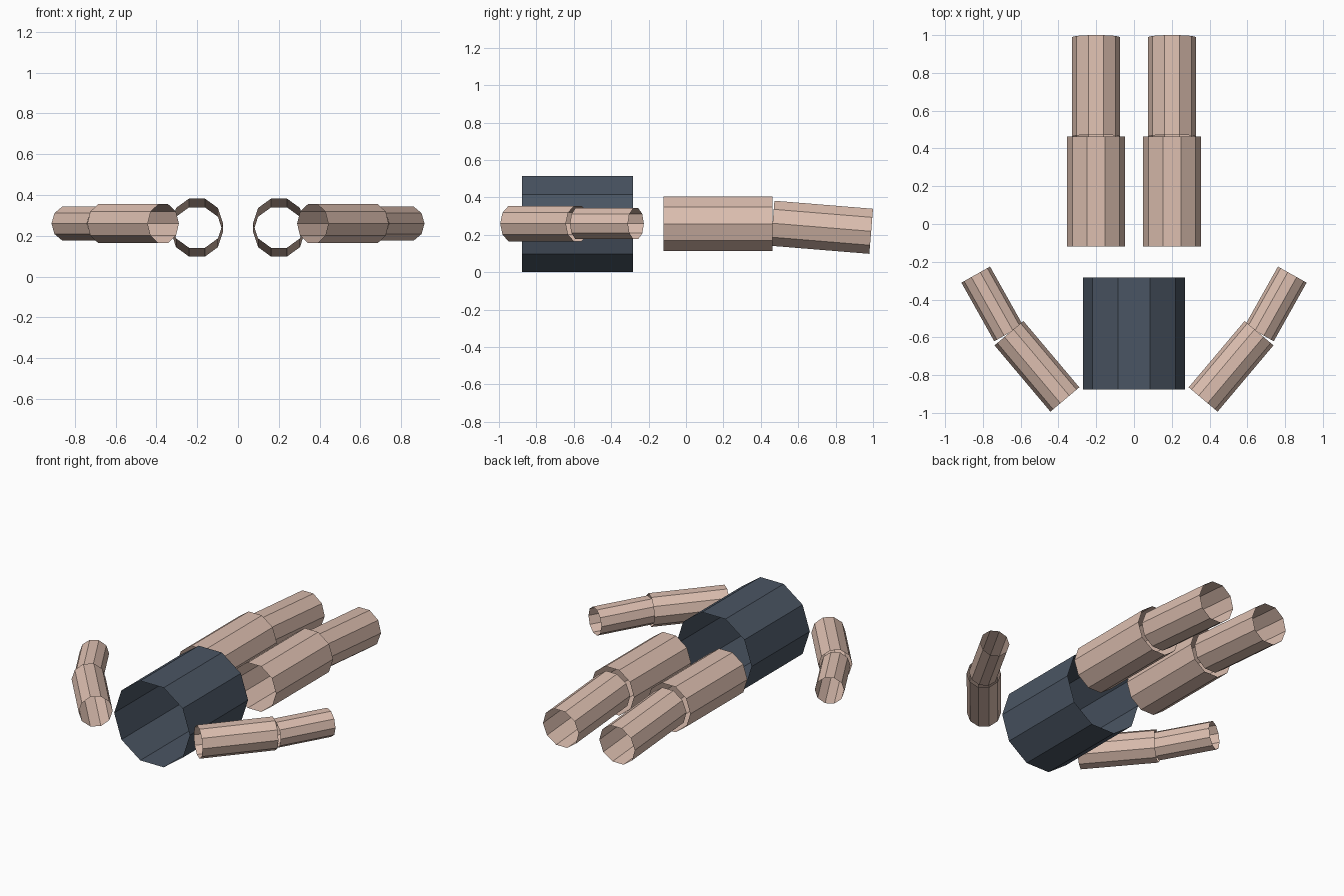
import bpy, bmesh
from math import cos, sin, pi
from mathutils import Vector

if "Cube" in bpy.data.objects:
    bpy.data.objects.remove(bpy.data.objects["Cube"])

SIDES = 10


def material(name, rgb):
    def linear(c):
        c /= 255
        return c / 12.92 if c <= 0.04045 else ((c + 0.055) / 1.055) ** 2.4
    m = bpy.data.materials.new(name)
    m.diffuse_color = (*[linear(c) for c in rgb], 1)
    m.use_nodes = True
    m.node_tree.nodes["Principled BSDF"].inputs["Base Color"].default_value = m.diffuse_color
    return m


def tube(name, start, end, radius, mat):
    """Open ten-sided tube between two points, flat facet on top."""
    start, end = Vector(start), Vector(end)
    axis = (end - start).normalized()
    side = axis.cross(Vector((0, 0, 1))).normalized()
    up = side.cross(axis)
    bm = bmesh.new()
    rings = []
    for centre in (start, end):
        rings.append([bm.verts.new(centre + radius * (side * cos(a) + up * sin(a)))
                      for a in (2 * pi * i / SIDES for i in range(SIDES))])
    for i in range(SIDES):
        j = (i + 1) % SIDES
        bm.faces.new((rings[0][i], rings[1][i], rings[1][j], rings[0][j]))
    # point the facets outward
    middle = (start + end) / 2
    for f in bm.faces:
        f.normal_update()
        if f.normal.dot(f.calc_center_median() - middle) < 0:
            f.normal_flip()
    mesh = bpy.data.meshes.new(name)
    bm.to_mesh(mesh)
    bm.free()
    mesh.materials.append(mat)
    bpy.context.collection.objects.link(bpy.data.objects.new(name, mesh))


skin = material("skin", (221, 191, 176))
shirt = material("slate_shirt", (74, 85, 99))

# Torso
tube("torso", (0, -0.877, 0.257), (0, -0.283, 0.257), 0.27, shirt)

# Limbs, mirrored left and right
for label, s in (("left", -1), ("right", 1)):
    tube(label + "_upper_arm", (s * 0.366, -0.929, 0.26), (s * 0.662, -0.578, 0.26), 0.10, skin)
    tube(label + "_forearm", (s * 0.664, -0.578, 0.26), (s * 0.838, -0.268, 0.26), 0.087, skin)
    tube(label + "_thigh", (s * 0.201, -0.119, 0.259), (s * 0.201, 0.463, 0.259), 0.154, skin)
    tube(label + "_shin", (s * 0.201, 0.463, 0.262), (s * 0.201, 0.99, 0.219), 0.127, skin)
